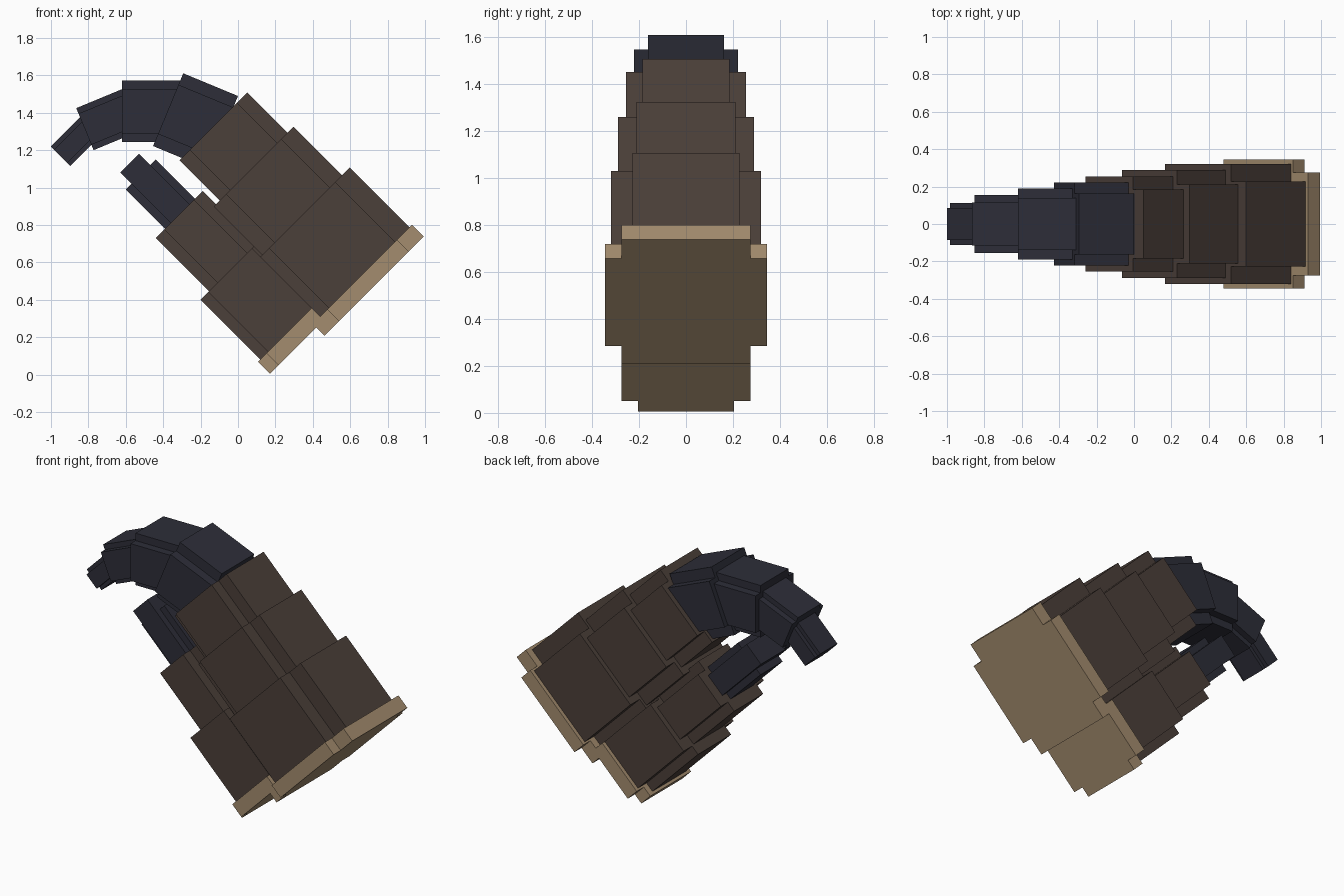
import bpy
import bmesh
from math import radians
from mathutils import Matrix

cube = bpy.data.objects.get("Cube")
if cube:
    bpy.data.objects.remove(cube, do_unlink=True)


def material(name, rgb):
    mat = bpy.data.materials.new(name)
    mat.use_nodes = True
    colour = (*rgb, 1.0)
    mat.diffuse_color = colour
    mat.node_tree.nodes["Principled BSDF"].inputs["Base Color"].default_value = colour
    return mat


brown = material("dark brown", (0.070, 0.050, 0.041))
tan = material("tan", (0.367, 0.262, 0.156))
slate = material("dark slate", (0.026, 0.027, 0.040))


def add_box(bm, angle, along, across, half_width):
    """Box measured along and across an axis pointing to -x, raised by angle."""
    size = (along[1] - along[0], 2 * half_width, across[1] - across[0])
    centre = (-sum(along) / 2, 0, sum(across) / 2)
    place = (Matrix.Rotation(radians(angle), 4, 'Y')
             @ Matrix.Translation(centre)
             @ Matrix.Diagonal((*size, 1)))
    bmesh.ops.create_cube(bm, size=1, matrix=place)


def segment(name, mat, angle, along, tall, narrow, flat, wide, flat_along=None):
    """Plus-shaped block: a tall narrow box crossed with a flat wide one."""
    bm = bmesh.new()
    add_box(bm, angle, along, tall, narrow)
    add_box(bm, angle, flat_along or along, flat, wide)
    mesh = bpy.data.meshes.new(name)
    bm.to_mesh(mesh)
    bm.free()
    mesh.materials.append(mat)
    obj = bpy.data.objects.new(name, mesh)
    bpy.context.collection.objects.link(obj)


TILT = 45

# Upper half: rim and three tapering blocks
segment("upper_rim", tan, TILT, (-.18, -.092), (.474, 1.225), .275, (.583, 1.11), .345)
segment("upper_base", brown, TILT, (-.11, .361), (.484, 1.206), .228, (.594, 1.096), .32)
segment("upper_middle", brown, TILT, (.30, .728), (.544, 1.147), .21, (.636, 1.054), .29)
segment("upper_front", brown, TILT, (.68, 1.032), (.59, 1.102), .185, (.667, 1.023), .255)

# Lower half: rim, two blocks and a stepped tip
segment("lower_rim", tan, TILT, (-.117, -.028), (.124, .59), .204, (.188, .53), .275)
segment("lower_base", brown, TILT, (-.05, .424), (.141, .58), .165, (.20, .53), .25)
segment("lower_front", brown, TILT, (.38, .827), (.205, .56), .145, (.269, .495), .215)
segment("lower_tip", slate, TILT, (.78, 1.124), (.276, .502), .11, (.318, .46), .15,
        flat_along=(.78, 1.209))

# Hook: four blocks curling downwards
segment("hook_base", slate, 22.5, (.57, .887), (.955, 1.376), .163, (1.025, 1.31), .222)
segment("hook_upper", slate, 0, (.27, .62), (1.243, 1.572), .14, (1.29, 1.525), .19)
segment("hook_lower", slate, -22.5, (-.04, .254), (1.404, 1.647), .115, (1.435, 1.615), .155)
segment("hook_tip", slate, -45, (-.40, -.155), (1.423, 1.57), .085, (1.445, 1.545), .112)
